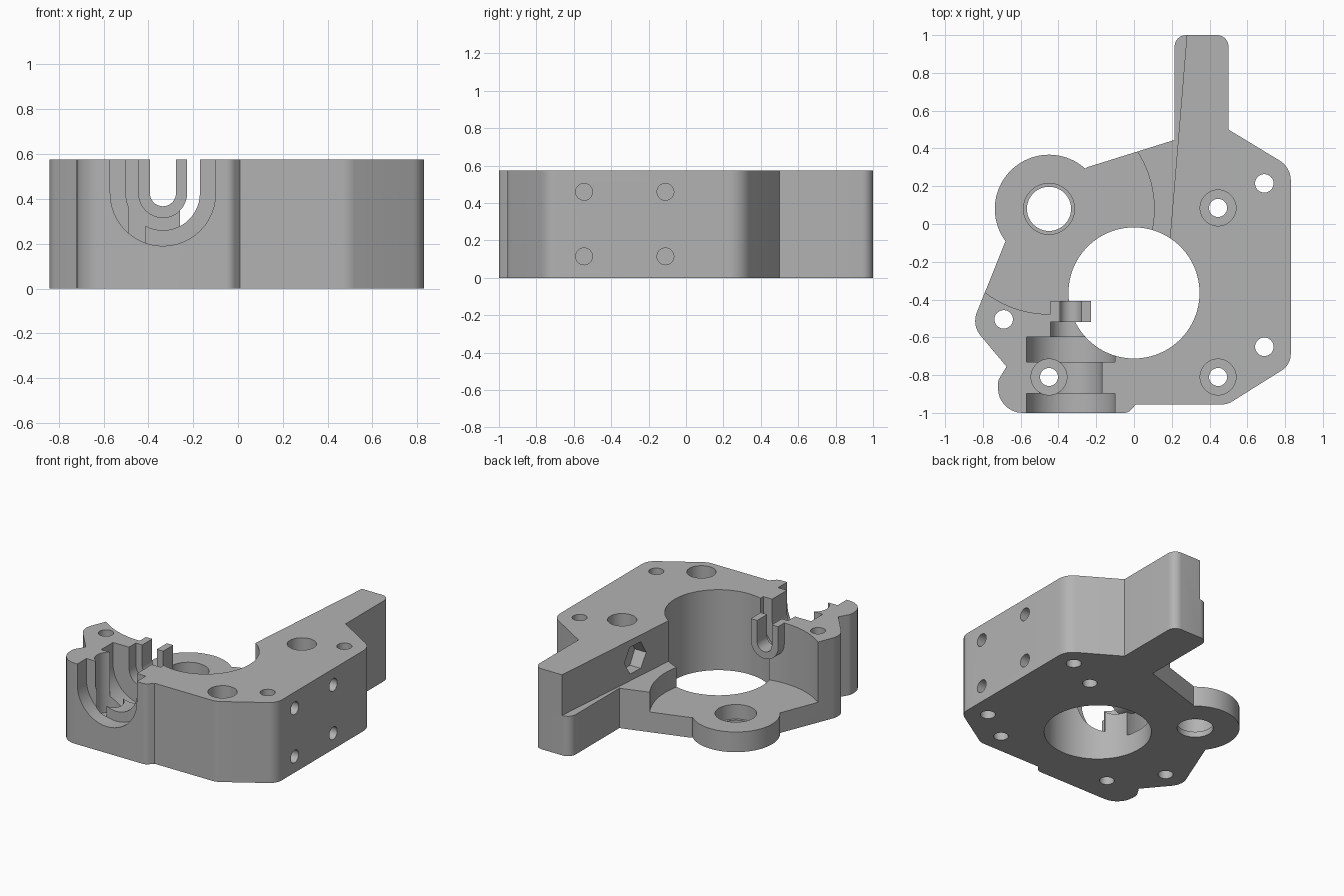
import bpy, bmesh, math
from mathutils import Vector, Matrix

cube = bpy.data.objects.get("Cube")
if cube:
    bpy.data.objects.remove(cube, do_unlink=True)

HEIGHT = 0.575
LEDGE = 0.285
FLOOR = 0.144
TOP = HEIGHT + 0.2      # cutters run past the top face
BOSS = (-0.45, 0.08)

grey = bpy.data.materials.new("plain grey")
grey.use_nodes = True
colour = (0.45, 0.45, 0.45, 1)
grey.diffuse_color = colour
grey.node_tree.nodes["Principled BSDF"].inputs["Base Color"].default_value = colour


def prism(name, points, lo, hi, axis="Z"):
    """Extrude a closed profile; axis Y reads the points as x, z and axis X as y, z."""
    place = {"Z": lambda a, b, c: (a, b, c),
             "Y": lambda a, b, c: (a, c, b),
             "X": lambda a, b, c: (c, a, b)}[axis]
    bm = bmesh.new()
    low = [bm.verts.new(place(a, b, lo)) for a, b in points]
    high = [bm.verts.new(place(a, b, hi)) for a, b in points]
    bm.faces.new(low)
    bm.faces.new(high)
    for i in range(len(low)):
        j = (i + 1) % len(low)
        bm.faces.new((low[i], low[j], high[j], high[i]))
    bmesh.ops.recalc_face_normals(bm, faces=bm.faces)
    mesh = bpy.data.meshes.new(name)
    bm.to_mesh(mesh)
    bm.free()
    mesh.materials.append(grey)
    obj = bpy.data.objects.new(name, mesh)
    bpy.context.collection.objects.link(obj)
    return obj


def circle(centre, r, n=48):
    return [(centre[0] + r * math.cos(math.tau * i / n),
             centre[1] + r * math.sin(math.tau * i / n)) for i in range(n)]


def u_shape(r, top, x=-0.335, z=0.425, n=24):
    """Half circle below, straight sides up to the top."""
    arc = [(x - r * math.cos(math.pi * i / n), z - r * math.sin(math.pi * i / n))
           for i in range(n + 1)]
    return [(x - r, top)] + arc + [(x + r, top)]


def rounded(corners, n=8):
    """Fillet each (x, y, radius) corner of a polygon."""
    out = []
    for i, (x, y, r) in enumerate(corners):
        p = Vector((x, y))
        if not r:
            out.append((x, y))
            continue
        a = (Vector(corners[i - 1][:2]) - p).normalized()
        b = (Vector(corners[(i + 1) % len(corners)][:2]) - p).normalized()
        half = a.angle(b) / 2
        centre = p + (a + b).normalized() * (r / math.sin(half))
        start = p + a * (r / math.tan(half)) - centre
        end = p + b * (r / math.tan(half)) - centre
        sweep = math.pi - 2 * half
        if start.x * end.y - start.y * end.x < 0:
            sweep = -sweep
        for k in range(n + 1):
            v = Matrix.Rotation(sweep * k / n, 2) @ start + centre
            out.append((v.x, v.y))
    return out


def combine(target, tool, operation="DIFFERENCE"):
    mod = target.modifiers.new("shape", "BOOLEAN")
    mod.operation = operation
    mod.solver = "EXACT"
    mod.object = tool
    bpy.context.view_layer.objects.active = target
    bpy.ops.object.modifier_apply(modifier=mod.name)
    bpy.data.objects.remove(tool, do_unlink=True)


# Main block with its long rear arm
outline = rounded([
    (-0.72, -1.0, 0.13), (-0.03, -1.0, 0.05), (0.01, -0.955, 0),
    (0.495, -0.955, 0.1), (0.83, -0.745, 0.1), (0.83, 0.30, 0.12),
    (0.5, 0.5, 0), (0.5, 1.0, 0.06), (0.215, 1.0, 0.06), (0.215, 0.445, 0),
    (-0.25, 0.30, 0), BOSS + (0,), (-0.68, -0.09, 0),
    (-0.859, -0.535, 0.12), (-0.675, -0.755, 0), (-0.72, -0.83, 0.05)])
body = prism("mount_body", outline, 0, HEIGHT)

# Round boss
combine(body, prism("boss", circle(BOSS, 0.287, 64), 0, HEIGHT), "UNION")

# Lowered ledge beside the arm, and the lower round floor about the boss
combine(body, prism("ledge_cut", [
    (0.288, 1.1), (0.19, -0.08), (0.0, -0.3), (-0.4, -0.25),
    (-0.6, -0.1), (-0.9, 0.1), (-0.9, 1.1)], LEDGE, TOP))
combine(body, prism("floor_cut", circle(BOSS, 0.557, 96), FLOOR, TOP))

# Large central opening
combine(body, prism("centre_cut", circle((0, -0.365), 0.347, 96), -0.1, TOP))

# Small cradle that stands into the opening
combine(body, prism("cradle", u_shape(0.108, HEIGHT), -0.53, -0.407, "Y"), "UNION")

# Stepped channel from the front face inwards
for r, lo, hi in [(0.235, -1.1, -0.897), (0.165, -0.95, -0.7),
                  (0.235, -0.73, -0.597), (0.108, -0.65, -0.52),
                  (0.058, -0.6, -0.35)]:
    combine(body, prism("channel_cut", u_shape(r, TOP), lo, hi, "Y"))

# Counterbored screw holes
for spot in [(0.445, 0.085), (0.445, -0.81), (-0.45, -0.81)]:
    combine(body, prism("head_cut", circle(spot, 0.095), FLOOR, TOP))
    combine(body, prism("screw_cut", circle(spot, 0.048, 32), -0.1, TOP))

# Plain through holes
for spot in [(0.69, 0.215), (0.69, -0.65), (-0.69, -0.505)]:
    combine(body, prism("screw_cut", circle(spot, 0.049, 32), -0.1, TOP))

# Bearing seat in the boss
combine(body, prism("bearing_cut", circle(BOSS, 0.135), 0.04, TOP))
combine(body, prism("bearing_through", circle(BOSS, 0.117), -0.1, TOP))

# Four blind holes in the flat side
for y in (-0.545, -0.11):
    for z in (0.115, 0.46):
        combine(body, prism("side_cut", circle((y, z), 0.045, 32), 0.65, 0.9, "X"))

# Six-sided pocket in the inner arm wall
combine(body, prism("nut_pocket", circle((0.26, 0.43), 0.11, 6), 0.1, 0.3, "X"))

# Smooth curved walls, keep crisp edges
bpy.ops.object.select_all(action="DESELECT")
body.select_set(True)
bpy.context.view_layer.objects.active = body
bpy.ops.object.shade_smooth_by_angle(angle=math.radians(30))
